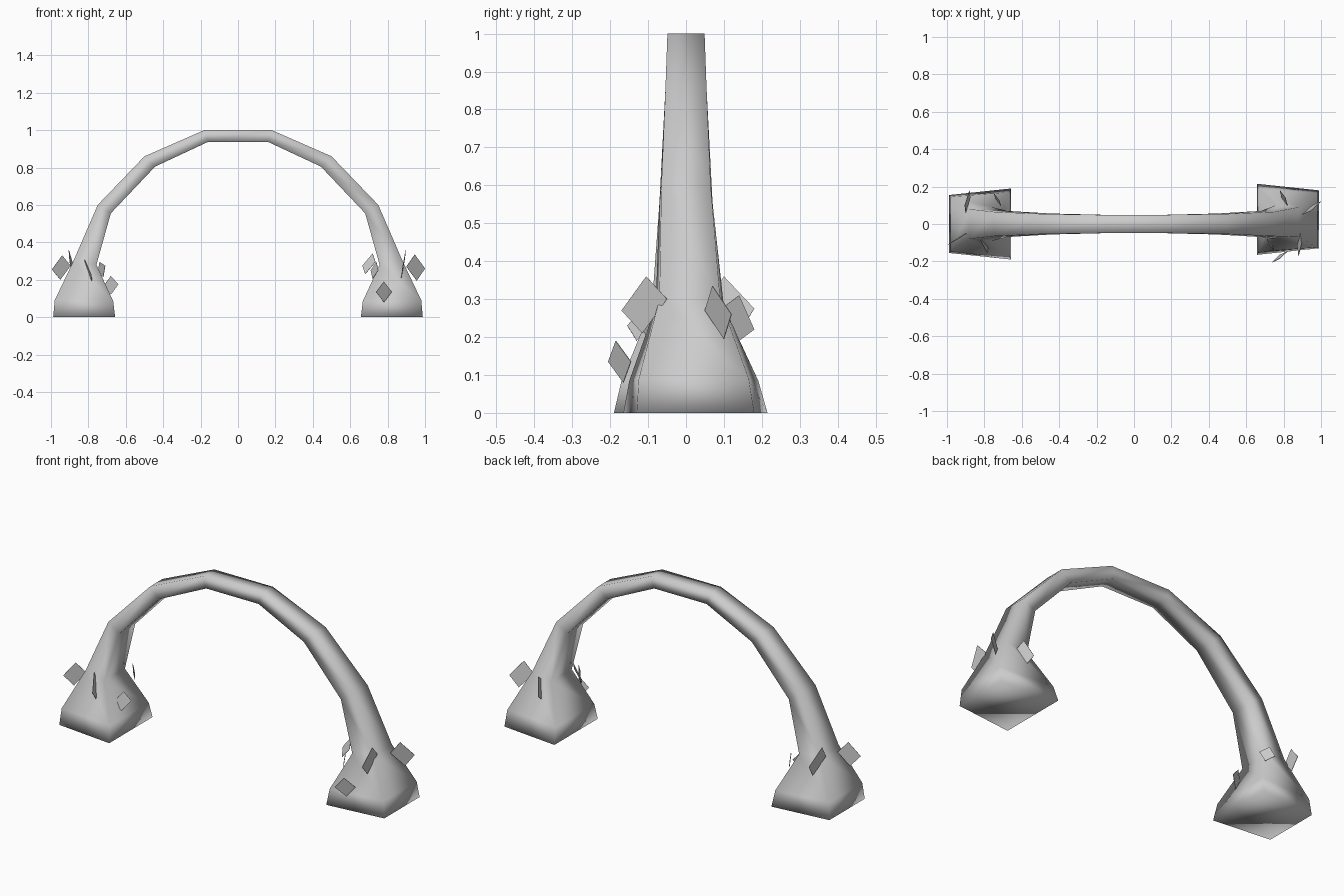
import bpy
import bmesh
from mathutils import Vector

cube = bpy.data.objects.get("Cube")
if cube:
    bpy.data.objects.remove(cube, do_unlink=True)

stone = bpy.data.materials.new("grey_stone")
stone.use_nodes = True
stone.diffuse_color = (0.6, 0.6, 0.6, 1)
stone.node_tree.nodes["Principled BSDF"].inputs["Base Color"].default_value = (0.6, 0.6, 0.6, 1)


def make_object(name, bm, smooth):
    mesh = bpy.data.meshes.new(name)
    bm.to_mesh(mesh)
    bm.free()
    mesh.materials.append(stone)
    for poly in mesh.polygons:
        poly.use_smooth = smooth
    obj = bpy.data.objects.new(name, mesh)
    bpy.context.collection.objects.link(obj)
    return obj


# Arch: four-sided rings from foot to crown
# outer x, outer z, inner x, inner z, outer half depth, inner half depth
half_rings = [
    (0.988, 0, 0.657, 0, 0.155, 0.19),
    (0.98, 0.09, 0.667, 0.085, 0.145, 0.17),
    (0.88, 0.3, 0.757, 0.28, 0.08, 0.09),
    (0.75, 0.6, 0.68, 0.555, 0.065, 0.07),
    (0.5, 0.86, 0.443, 0.805, 0.054, 0.056),
    (0.18, 1, 0.16, 0.937, 0.049, 0.049),
]
bm = bmesh.new()
rings = []
for side, half in ((-1, half_rings), (1, half_rings[::-1])):
    for xo, zo, xi, zi, do, di in half:
        # the left foot sits slightly further back
        shift = 0.025 * max(0, 1 - zo * 2) if side > 0 else 0
        corners = ((xo, -do, zo), (xo, do, zo), (xi, di, zi), (xi, -di, zi))
        rings.append([bm.verts.new((side * x, y + shift, z)) for x, y, z in corners])
for a, b in zip(rings, rings[1:]):
    for i in range(4):
        j = (i + 1) % 4
        bm.faces.new((a[i], a[j], b[j], b[i]))
bm.faces.new(rings[0])
bm.faces.new(rings[-1])
bmesh.ops.recalc_face_normals(bm, faces=bm.faces)
make_object("arch", bm, True)


# Shards: thin diamond plates around each foot
def shard(name, centre, up, across):
    c, u, a = Vector(centre), Vector(up), Vector(across)
    bm = bmesh.new()
    bm.faces.new([bm.verts.new(p) for p in (c + u, c + a, c - u, c - a)])
    obj = make_object(name, bm, False)
    solid = obj.modifiers.new("thickness", "SOLIDIFY")
    solid.thickness = 0.002
    solid.offset = 0


shard("right_outer_front_shard", (-.945, -.08, .265), (.005, 0, .065), (.05, .03, .01))
shard("right_outer_back_shard", (-.89, .12, .285), (-.015, -.02, .075), (.01, .06, -.01))
shard("right_front_shard", (-.8, -.11, .25), (-.02, .02, .06), (.015, -.045, -.02))
shard("right_inner_back_shard", (-.73, .13, .255), (-.01, .005, .04), (.02, -.035, .02))
shard("right_inner_shard", (-.68, -.04, .17), (0, .01, .05), (.04, .02, .005))
shard("left_outer_back_shard", (.95, .085, .265), (-.005, -.015, .07), (.05, .035, -.005))
shard("left_outer_front_shard", (.885, -.11, .285), (.012, .005, .075), (.005, .06, .015))
shard("left_back_shard", (.8, .14, .25), (.01, 0, .06), (-.02, .04, -.03))
shard("left_inner_front_shard", (.73, -.11, .25), (.01, -.005, .045), (-.02, .035, 0))
shard("left_inner_shard", (.7, -.05, .285), (.02, .01, .055), (.035, -.02, .01))
shard("left_front_shard", (.78, -.175, .135), (0, -.01, .055), (.042, .03, 0))
